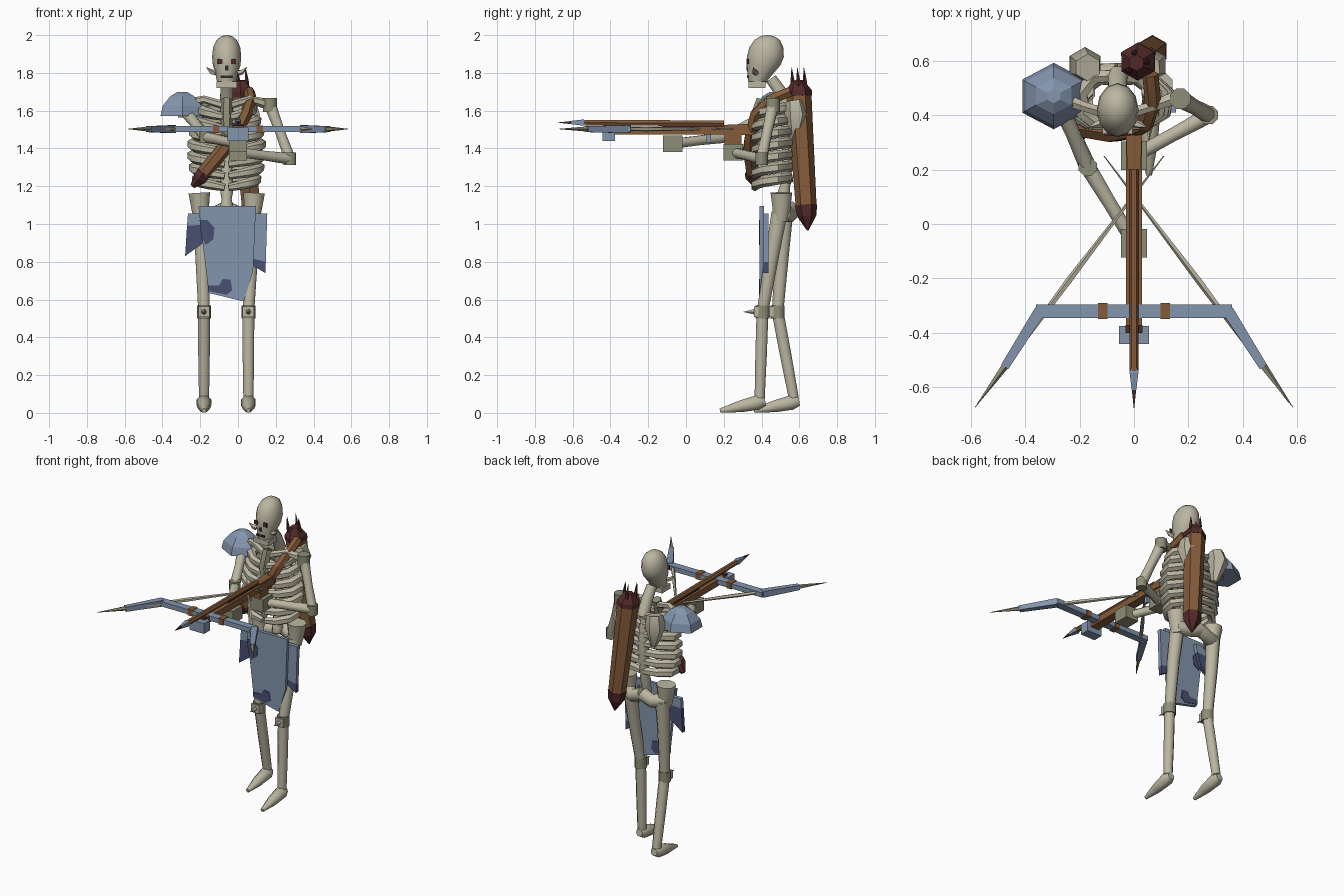
import bpy, bmesh, math
from mathutils import Vector

cube = bpy.data.objects.get("Cube")
if cube:
    bpy.data.objects.remove(cube, do_unlink=True)


def material(name, *rgb):
    mat = bpy.data.materials.new(name)
    mat.use_nodes = True
    color = (*rgb, 1)
    mat.diffuse_color = color
    mat.node_tree.nodes["Principled BSDF"].inputs["Base Color"].default_value = color
    return mat


BONE = material("bone", .5, .47, .36)
AGED = material("aged bone", .27, .27, .185)
STEEL = material("blue steel", .23, .3, .42)
NAVY = material("worn navy", .065, .08, .17)
WOOD = material("brown wood", .23, .105, .042)
RED = material("dark red", .085, .023, .023)
BLACK = material("socket black", .03, .028, .03)


def finish(name, bm, mat, angle):
    bmesh.ops.recalc_face_normals(bm, faces=bm.faces)
    mesh = bpy.data.meshes.new(name)
    bm.to_mesh(mesh)
    bm.free()
    mesh.materials.append(mat)
    mesh.shade_smooth()
    mesh.set_sharp_from_angle(angle=math.radians(angle))
    obj = bpy.data.objects.new(name, mesh)
    bpy.context.collection.objects.link(obj)
    return obj


def loft(name, rings, mat, angle=50):
    """Skin a row of equal rings and cap both ends."""
    bm = bmesh.new()
    rows = [[bm.verts.new(p) for p in ring] for ring in rings]
    count = len(rows[0])
    for low, high in zip(rows, rows[1:]):
        for i in range(count):
            j = (i + 1) % count
            bm.faces.new((low[i], low[j], high[j], high[i]))
    bm.faces.new(rows[0])
    bm.faces.new(rows[-1])
    return finish(name, bm, mat, angle)


def tube(name, points, radii, mat, sides=8, angle=50):
    """Sweep a regular polygon with changing radius along points."""
    pts = [Vector(p) for p in points]
    if not isinstance(radii, (list, tuple)):
        radii = [radii] * len(pts)
    last = len(pts) - 1
    tangents = [(pts[min(i + 1, last)] - pts[max(i - 1, 0)]).normalized() for i in range(last + 1)]
    axes = [Vector((0, 0, 1)), Vector((0, 1, 0)), Vector((1, 0, 0))]
    ref = min(axes, key=lambda a: max(abs(t.dot(a)) for t in tangents))
    rings = []
    for p, t, r in zip(pts, tangents, radii):
        u = t.cross(ref).normalized()
        v = t.cross(u)
        turns = [math.tau * (k + .5) / sides for k in range(sides)]
        rings.append([p + max(r, .0008) * (u * math.cos(a) + v * math.sin(a)) for a in turns])
    return loft(name, rings, mat, angle)


def stack(name, rows, mat, sides, angle):
    """Loft level ellipses given as (x, y, z, x radius, y radius)."""
    turns = [math.tau * k / sides + math.pi / 2 for k in range(sides)]
    rings = [[(x + rx * math.cos(a), y + ry * math.sin(a), z) for a in turns]
             for x, y, z, rx, ry in rows]
    return loft(name, rings, mat, angle)


def box(name, center, size, mat):
    x, y, z = center
    sx, sy, sz = (s / 2 for s in size)
    corners = ((-sx, -sy), (sx, -sy), (sx, sy), (-sx, sy))
    return loft(name, [[(x + a, y + b, z + c) for a, b in corners] for c in (-sz, sz)], mat, 20)


def plate(name, outline, y, depth, mat):
    """Upright sheet with an x-z outline."""
    return loft(name, [[(x, yy, z) for x, z in outline] for yy in (y, y + depth)], mat, 20)


CX = -.06  # body centre line

# Skull, jaw, cheek spikes and face
stack("skull", [(CX, .375, 1.735, .045, .04), (CX, .38, 1.76, .053, .052),
                (CX, .395, 1.8, .06, .07), (CX, .41, 1.84, .073, .09),
                (CX, .42, 1.885, .077, .098), (CX, .425, 1.935, .072, .09),
                (CX, .43, 1.975, .053, .067), (CX, .43, 1.995, .028, .035),
                (CX, .43, 2, .005, .005)], BONE, 12, 50)
box("jaw", (CX, .375, 1.738), (.11, .09, .034), BONE)
tube("neck", [(CX, .45, 1.77), (CX, .5, 1.7), (CX, .545, 1.6)], [.033, .036, .04], BONE)
box("nose_hole", (CX, .325, 1.825), (.018, .009, .026), BLACK)
box("mouth_gap", (CX, .327, 1.78), (.062, .009, .012), BLACK)

# Spine and breastbone
spine = [(CX, .5 + .04 * math.sin(i / 6), 1.06 + i * .036) for i in range(16)]
tube("spine", spine, [.036 if i % 2 else .028 for i in range(16)], BONE)
tube("breastbone", [(CX, .4, 1.66), (CX, .365, 1.56), (CX, .365, 1.4)], [.03, .033, .018], AGED, 6)

for side, label in ((-1, "right"), (1, "left")):
    def off(dx, y, z):
        return (CX + side * dx, y, z)

    tube(label + "_cheek_spike", [off(.06, .37, 1.8), off(.08, .365, 1.805), off(.108, .355, 1.83)],
         [.016, .014, 0], BONE, 5)
    box(label + "_eye", off(.035, .328, 1.86), (.026, .009, .026), RED)

    # Ribs: wide in the middle of the chest, dipping to the front
    for n in range(7):
        z = 1.225 + n * .062
        w = .125 + .06 * math.sin(math.pi * (n + 1.5) / 8)
        tube(f"{label}_rib_{n + 1}",
             [off(.01, .545, z + .01), off(w * .65, .54, z + .02), off(w, .48, z + .012),
              off(w * .93, .41, z), off(w * .6, .37, z - .015), off(.01, .365, z - .032)],
             [.024, .028, .03, .03, .027, .02], BONE, 6)

    # Collarbone, shoulder blade and hip
    tube(label + "_collarbone", [off(.02, .4, 1.63), off(.12, .43, 1.66), off(.23, .47, 1.63)],
         [.022, .02, .03], BONE, 6)
    tube(label + "_shoulder_blade", [off(.11, .575, 1.65), off(.12, .585, 1.58), off(.1, .575, 1.44)],
         [.05, .065, .02], BONE, 6)
    tube(label + "_hip_blade", [off(.145, .505, 1.165), off(.14, .505, 1.08), off(.13, .5, 1.02)],
         [.062, .05, .046], BONE)
    tube(label + "_pelvis_half", [off(0, .55, 1.08), off(.07, .55, 1.05), off(.14, .51, 1.06)],
         [.045, .042, .05], BONE)

# Arms: shoulder, elbow, hand
arms = {"right": ((-.28, .46, 1.6), (-.17, .21, 1.46), (0, -.07, 1.425)),
        "left": ((.17, .46, 1.63), (.275, .4, 1.345), (0, .25, 1.38))}
for label, joints in arms.items():
    shoulder, elbow, hand = map(Vector, joints)
    up = Vector((0, 0, .036))
    tube(label + "_shoulder_joint", [shoulder - up, shoulder + up], .04, AGED)
    tube(label + "_upper_arm", [shoulder, shoulder.lerp(elbow, .5), elbow], [.034, .028, .032], BONE)
    tube(label + "_elbow", [elbow - up * .9, elbow + up * .9], .036, AGED)
    tube(label + "_forearm", [elbow, elbow.lerp(hand, .5), hand], [.032, .027, .028], BONE)
    box(label + "_hand", hand, (.095, .105, .085), AGED)

# Legs: hip, knee, ankle, toe
legs = {"right": (-.19, .525, .485, .57, .36), "left": (.07, .495, .405, .39, .18)}
for label, (x, hip_y, knee_y, ankle_y, toe_y) in legs.items():
    knee_x = x + (.01 if x < 0 else -.015)
    knee = Vector((knee_x, knee_y, .535))
    ankle = Vector((knee_x, ankle_y, .08))
    wide = Vector((.033, 0, 0))
    tall = Vector((0, 0, .034))
    tube(label + "_thigh", [(x, hip_y, 1.06), (x, hip_y * .6 + knee_y * .4, .85), knee],
         [.046, .04, .033], BONE)
    tube(label + "_knee", [knee - tall, knee + tall], .04, AGED)
    box(label + "_kneecap", knee - Vector((0, .025, 0)), (.06, .04, .055), BONE)
    tube(label + "_knee_spike", [knee - Vector((0, .04, 0)), knee - Vector((0, .1, 0))],
         [.016, 0], BONE, 5)
    tube(label + "_shin", [knee, knee.lerp(ankle, .5), ankle], [.034, .033, .029], BONE)
    tube(label + "_foot", [(knee_x, ankle_y + .03, .06), (knee_x, ankle_y - .01, .055),
                           (knee_x, ankle_y - .1, .035), (knee_x, toe_y, .012)],
         [.024, .042, .034, .012], BONE)

# Shoulder guard
stack("shoulder_guard", [(-.295, .47, 1.572, .133, .122), (-.295, .47, 1.625, .12, .108),
                         (-.295, .47, 1.675, .075, .066), (-.295, .47, 1.7, .028, .026)], STEEL, 6, 5)

# Waist plates with worn patches
plate("front_waist_plate", [(-.21, 1.095), (.095, 1.095), (.08, .75), (.03, .59), (-.155, .635)],
      .39, .022, STEEL)
plate("right_waist_plate", [(-.265, 1.055), (-.13, 1.055), (-.14, 1), (-.27, .99)], .41, .026, STEEL)
plate("right_waist_plate_worn", [(-.27, .99), (-.14, 1), (-.17, .91), (-.28, .83)], .41, .026, NAVY)
plate("left_waist_plate", [(.06, 1.055), (.155, 1.055), (.147, .8), (.065, .82)], .41, .026, STEEL)
plate("left_waist_plate_worn", [(.065, .82), (.147, .8), (.145, .74), (.07, .785)], .41, .026, NAVY)
for face, y in (("front", .386), ("back", .411)):
    plate(face + "_lower_stain", [(-.157, .645), (-.06, .625), (-.03, .65), (-.04, .705),
                                  (-.08, .71), (-.1, .675), (-.16, .675)], y, .005, NAVY)
    plate(face + "_side_stain", [(-.194, .93), (-.17, .89), (-.13, .92), (-.125, .98),
                                 (-.16, 1.02), (-.203, 1.02)], y, .005, NAVY)

# Quiver with spikes
top, bottom = Vector((.015, .597, 1.69)), Vector((.07, .637, 1.08))
axis = (top - bottom).normalized()
tube("quiver", [bottom, top], [.055, .067], WOOD, 6, 20)
tube("quiver_tip", [bottom - axis * .115, bottom - axis * .04, bottom + axis * .02],
     [.004, .05, .059], RED, 6, 20)
tube("quiver_cap", [top - axis * .015, top + axis * .015, top + axis * .07], [.07, .07, .03], RED, 6, 20)
for n, (dx, dy) in enumerate(((-.03, -.03), (.035, 0), (-.01, .035))):
    base = top + Vector((dx, dy, .02))
    tube(f"quiver_spike_{n + 1}", [base, base + axis * .05, base + axis * .12], [.012, .011, 0], RED, 5)

# Chest strap
tube("chest_strap", [(.06, .55, 1.7), (.07, .45, 1.66), (.04, .37, 1.58), (-.01, .345, 1.48),
                     (-.08, .335, 1.39), (-.19, .355, 1.26)],
     [.03, .03, .034, .035, .038, .038], WOOD, 6, 30)
tube("strap_tip", [(-.18, .353, 1.272), (-.2, .357, 1.245), (-.24, .37, 1.2)], [.042, .042, .015], RED, 6, 20)

# Crossbow stock
box("crossbow_stock", (0, -.03, 1.495), (.06, .74, .042), WOOD)
box("crossbow_grip", (0, .25, 1.45), (.045, .09, .07), WOOD)
tube("crossbow_butt", [(0, .2, 1.5), (0, .36, 1.5)], [.035, .043], WOOD, 4, 20)
box("crossbow_trigger", (0, .12, 1.455), (.015, .025, .045), STEEL)
box("crossbow_nose", (0, -.408, 1.475), (.11, .066, .07), STEEL)
box("stock_inlay", (0, .05, 1.518), (.03, .35, .008), RED)
box("stock_front_band", (0, -.385, 1.518), (.062, .028, .008), RED)

# Bolt
tube("bolt_shaft", [(0, .2, 1.533), (0, -.54, 1.537)], .017, WOOD, 6)
tube("bolt_head", [(0, -.53, 1.537), (0, -.545, 1.537), (0, -.61, 1.537)], [.017, .023, .012], STEEL, 4, 20)
tube("bolt_point", [(0, -.605, 1.537), (0, -.68, 1.537)], [.012, 0], RED, 4, 20)

# Bow arms and crossed strings
box("bow_bar", (0, -.32, 1.502), (.72, .05, .032), STEEL)
for side, label in ((-1, "right"), (1, "left")):
    tube(label + "_bow_arm", [(side * .345, -.318, 1.502), (side * .475, -.525, 1.502)],
         [.03, .022], STEEL, 4, 20)
    tube(label + "_bow_spike", [(side * .47, -.515, 1.503), (side * .585, -.675, 1.503)],
         [.015, 0], AGED, 5)
    tube(label + "_bow_string", [(side * .57, -.655, 1.503), (side * .24, -.21, 1.503),
                                 (side * -.11, .25, 1.503)], [.003, .013, .002], BONE, 5)
    box(label + "_bow_wrap", (side * .115, -.32, 1.502), (.036, .058, .04), WOOD)
